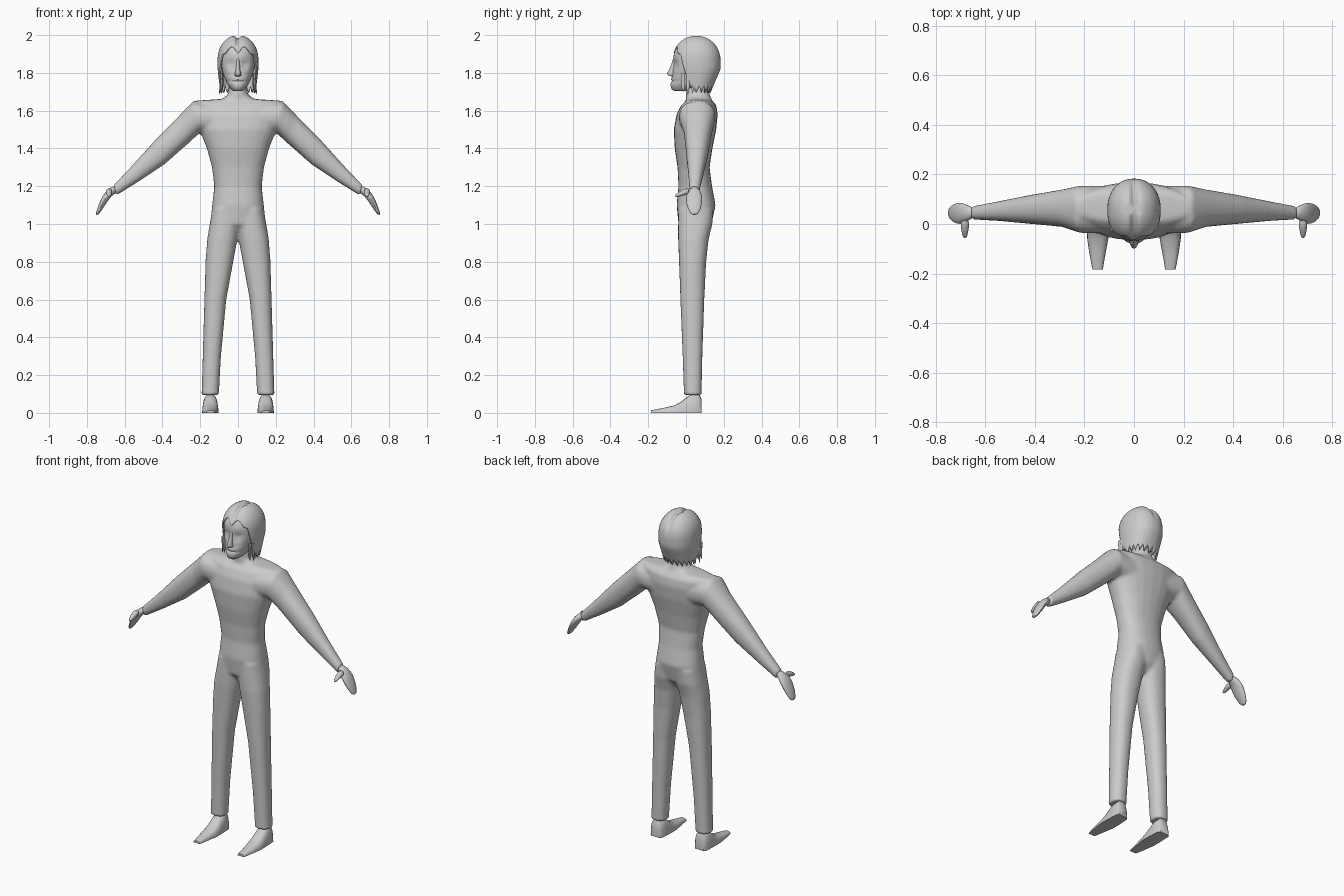
import bpy, bmesh, math
from mathutils import Vector

if "Cube" in bpy.data.objects:
    bpy.data.objects.remove(bpy.data.objects["Cube"])

grey = bpy.data.materials.new("plain grey")
grey.diffuse_color = (0.6, 0.6, 0.6, 1)
grey.use_nodes = True
grey.node_tree.nodes["Principled BSDF"].inputs["Base Color"].default_value = grey.diffuse_color


def finish(name, bm, angle=60, subsurf=0):
    bmesh.ops.recalc_face_normals(bm, faces=bm.faces)
    me = bpy.data.meshes.new(name)
    bm.to_mesh(me)
    bm.free()
    me.materials.append(grey)
    ob = bpy.data.objects.new(name, me)
    bpy.context.collection.objects.link(ob)
    bpy.ops.object.select_all(action='DESELECT')
    bpy.context.view_layer.objects.active = ob
    ob.select_set(True)
    if subsurf:
        m = ob.modifiers.new("smooth", 'SUBSURF')
        m.levels = m.render_levels = subsurf
    bpy.ops.object.shade_smooth_by_angle(angle=math.radians(angle))
    return ob


def power(v, e):
    return math.copysign(abs(v) ** (2 / e), v)


def ring(c, u, v, n=24, e=2.3):
    """Superellipse round c with half axes u and v."""
    c, u, v = Vector(c), Vector(u), Vector(v)
    return [c + u * power(math.cos(t), e) + v * power(math.sin(t), e)
            for t in (2 * math.pi * i / n for i in range(n))]


def level(z, x0, x1, y0, y1, **k):
    """Horizontal section."""
    return ring(((x0 + x1) / 2, (y0 + y1) / 2, z), ((x1 - x0) / 2, 0, 0), (0, (y1 - y0) / 2, 0), **k)


def limb(s, xt, zt, xb, zb, y0, y1, **k):
    """Section between an upper and a lower point; s is the side."""
    return ring((s * (xt + xb) / 2, (y0 + y1) / 2, (zt + zb) / 2),
                (s * (xt - xb) / 2, 0, (zt - zb) / 2), (0, (y1 - y0) / 2, 0), **k)


def loft(bm, rings):
    rows = [[bm.verts.new(p) for p in r] for r in rings]
    n = len(rows[0])
    for a, b in zip(rows, rows[1:]):
        for i in range(n):
            bm.faces.new((a[i], a[(i + 1) % n], b[(i + 1) % n], b[i]))
    bm.faces.new(rows[0][::-1])
    bm.faces.new(rows[-1])
    return rows


# Clothed body: torso, legs and sleeves merged into one smooth skin
bm = bmesh.new()
torso = [(0.955, .10, .00, .10), (1.0, .148, -.04, .135), (1.1, .137, -.05, .157), (1.2, .126, -.04, .138),
         (1.3, .138, -.045, .125), (1.4, .165, -.06, .14), (1.5, .205, -.065, .16),
         (1.58, .225, -.05, .168), (1.63, .235, -.025, .16), (1.652, .235, .0, .14),
         (1.662, .085, .0, .135), (1.685, .053, .0, .125), (1.76, .045, .005, .115)]
loft(bm, [level(z, -w, w, a, b) for z, w, a, b in torso])
legs = [(.095, .10, .195, -.012, .083), (.12, .10, .192, -.012, .083), (.3, .09, .187, -.018, .087),
        (.6, .062, .178, -.03, .097), (.8, .025, .172, -.037, .107), (.92, .003, .163, -.042, .12),
        (1.0, -.01, .15, -.042, .14), (1.08, .0, .135, -.04, .145)]
arms = [(.1, 1.64, .1, 1.47, -.04, .155), (.238, 1.65, .2, 1.485, -.036, .155),
        (.31, 1.575, .265, 1.425, -.012, .14), (.44, 1.443, .39, 1.315, .0, .118),
        (.56, 1.31, .53, 1.222, .012, .092), (.66, 1.205, .645, 1.15, .018, .072)]
for s in (-1, 1):
    loft(bm, [level(z, *sorted((s * a, s * b)), c, d) for z, a, b, c, d in legs])
    loft(bm, [limb(s, *r) for r in arms])
body = finish("clothed_body", bm)
m = body.modifiers.new("merge", 'REMESH')
m.mode, m.voxel_size, m.use_smooth_shade = 'VOXEL', 0.009, True
m = body.modifiers.new("relax", 'SMOOTH')
m.factor, m.iterations = 0.5, 6

for s, side in ((-1, "left"), (1, "right")):
    # Hand: flat mitten with a thumb
    bm = bmesh.new()
    hand = [(.65, 1.205, .64, 1.165, .025, .066), (.672, 1.197, .655, 1.158, .018, .072),
            (.705, 1.172, .675, 1.142, -.002, .088), (.732, 1.12, .700, 1.103, -.002, .087),
            (.748, 1.075, .725, 1.067, .012, .077), (.755, 1.048, .742, 1.045, .03, .06)]
    loft(bm, [limb(s, *r, n=12, e=2) for r in hand])
    thumb = [(.02, 1.175, .02), (-.015, 1.168, .018), (-.04, 1.155, .013), (-.058, 1.148, .007)]
    loft(bm, [ring((s * .683, y, z), (s * r, 0, 0), (0, 0, r), n=8, e=2) for y, z, r in thumb])
    finish(side + "_hand", bm, subsurf=1)

    # Shoe: long flat-soled wedge, sections from heel to toe
    bm = bmesh.new()
    shoe = [(.083, .118, .176, .07), (.07, .108, .186, .1), (.03, .105, .188, .1), (.0, .104, .189, .08),
            (-.03, .103, .19, .056), (-.06, .104, .189, .04), (-.12, .115, .18, .026), (-.184, .126, .168, .014)]
    rows = []
    for y, x0, x1, h in shoe:
        c, w = (x0 + x1) / 2, (x1 - x0) / 2
        rows.append([(s * (c + w * power(math.cos(t), 3)), y, h * power(math.sin(t), 2.4))
                     for t in (math.pi * i / 10 for i in range(11))])
    loft(bm, rows)
    finish(side + "_shoe", bm, angle=50)

# Head with eye hollows, brow and lips shaped from the sections
bm = bmesh.new()
face = [(1.703, .022, -.06, .0), (1.712, .036, -.076, .04), (1.735, .052, -.082, .08), (1.75, .06, -.08, .1),
        (1.757, .063, -.074, .105), (1.765, .067, -.08, .11), (1.78, .074, -.073, .12), (1.80, .08, -.07, .13),
        (1.82, .085, -.069, .135), (1.84, .088, -.067, .14), (1.86, .09, -.066, .145),
        (1.88, .091, -.067, .15), (1.90, .09, -.064, .15), (1.94, .08, -.05, .14), (1.97, .05, -.0, .1)]
rows = loft(bm, [level(z, -w, w, a, b, n=48, e=2.2) for z, w, a, b in face])
for v in bm.verts:
    if v.co.y < 0:
        d = ((abs(v.co.x) - .037) / .02) ** 2 + ((v.co.z - 1.845) / .017) ** 2
        v.co.y += .016 * math.exp(-d)
finish("head", bm)

# Nose: tapering bridge with a wider tip
bm = bmesh.new()
nose = [(1.782, .014, -.078), (1.787, .018, -.096), (1.797, .016, -.1), (1.82, .011, -.088),
        (1.85, .009, -.076), (1.88, .008, -.066)]
loft(bm, [level(z, -w, w, y, -.045, n=12, e=2) for z, w, y in nose])
finish("nose", bm)

# Hair: cap with a centre parting, heart-shaped fringe and ragged hem
bm = bmesh.new()
N, M = 120, 18
cols = []
for i in range(N):
    a = 2 * math.pi * i / N                      # 0 faces the front
    d = math.degrees(min(a, 2 * math.pi - a))
    if d < 52:
        hem = 1.915 + .027 * math.sin(math.pi * min(d / 40, 1)) - .02 * (d / 52) ** 2
    else:
        hem = 1.895 - .165 * min((d - 52) / 26, 1) ** .8
    if d > 75:
        hem -= .036 * abs((i % 6) - 3) / 3       # ragged locks
    col = []
    for j in range(1, M + 1):
        top, t = 1.998, j / M
        z = top - (top - hem) * t ** 1.7
        up = max(0, (z - 1.865) / (top + .002 - 1.865))
        r = (1 - up ** 2.2) ** .5
        low = max(0, (1.82 - z) / .12)
        x = .108 * r * (1 - .13 * low) * power(math.sin(a), 2.2)
        cy = -math.cos(a)
        y = .055 + r * power(cy, 2.2) * (.128 * (1 - .4 * low) if cy > 0 else .128)
        z -= .018 * math.exp(-(x / .014) ** 2) * min(up * 1.5, 1)
        col.append(bm.verts.new((x, y, z)))
    cols.append(col)
crown = bm.verts.new((0, .055, 1.981))
for i in range(N):
    p, q = cols[i], cols[(i + 1) % N]
    bm.faces.new((crown, p[0], q[0]))
    for j in range(M - 1):
        bm.faces.new((p[j], p[j + 1], q[j + 1], q[j]))
hair = finish("hair", bm)
m = hair.modifiers.new("thickness", 'SOLIDIFY')
m.thickness, m.offset = 0.008, -1

# Loose pointed locks beside the face
bm = bmesh.new()
for s in (-1, 1):
    for x, y, tip in ((.086, -.015, 1.70), (.092, .01, 1.685), (.082, .035, 1.69)):
        loft(bm, [ring((s * (x + k), y, z), (r * .6, 0, 0), (0, r, 0), n=6, e=2)
                  for k, z, r in ((.004, 1.80, .012), (.0, 1.75, .012), (.002, 1.72, .008), (.008, tip, .001))])
finish("side_locks", bm)
